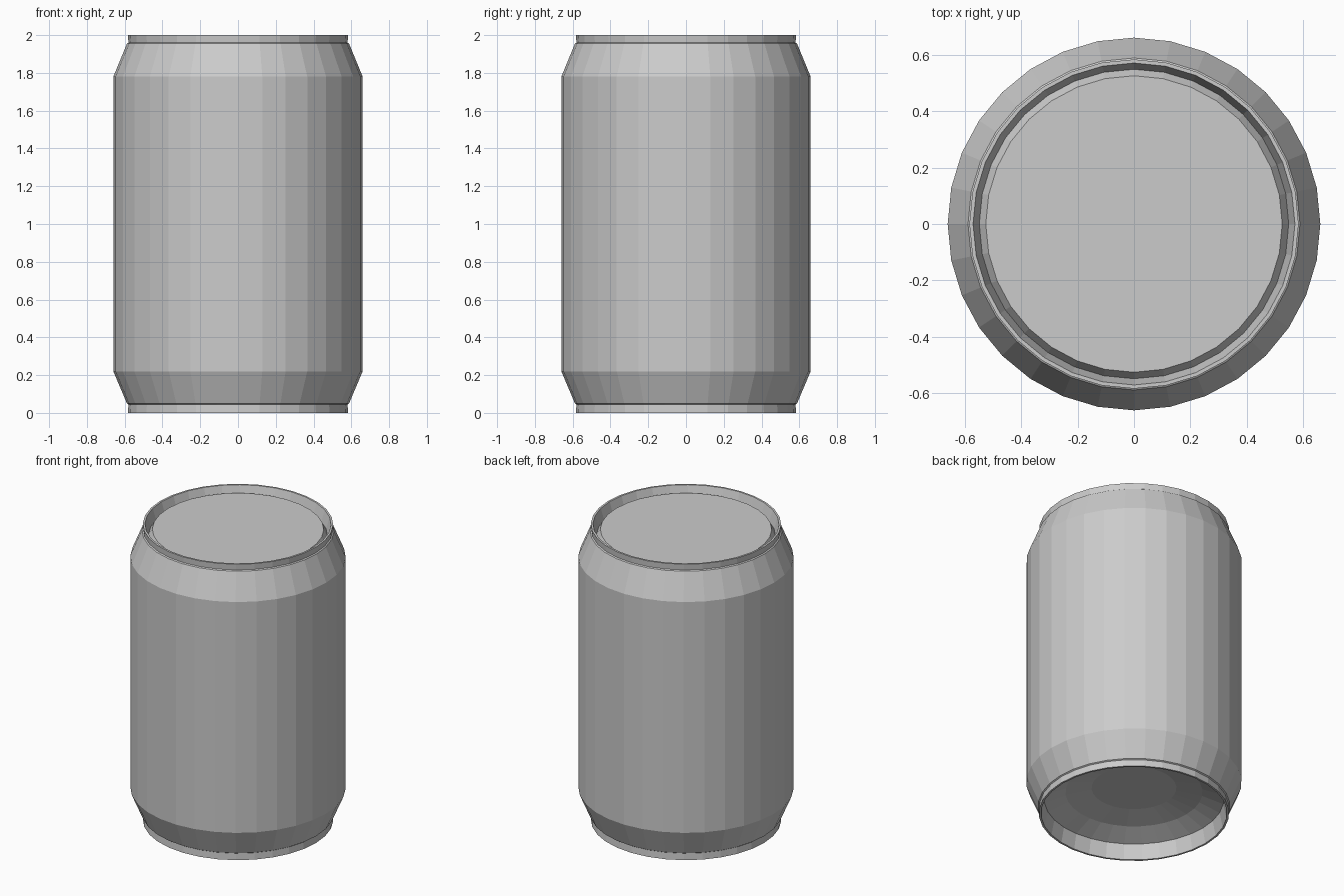
import bpy, bmesh, math

if "Cube" in bpy.data.objects:
    bpy.data.objects.remove(bpy.data.objects["Cube"])

SEG = 32

metal = bpy.data.materials.new("light_grey_metal")
metal.diffuse_color = (0.6, 0.6, 0.6, 1)
metal.use_nodes = True
metal.node_tree.nodes["Principled BSDF"].inputs["Base Color"].default_value = metal.diffuse_color


def lathe(name, profile, cap_start=False, cap_end=False):
    """Revolve (radius, z) points, ordered so faces point outward."""
    bm = bmesh.new()
    rings = []
    for r, z in profile:
        rings.append([bm.verts.new((r * math.cos(2 * math.pi * i / SEG),
                                    r * math.sin(2 * math.pi * i / SEG), z))
                      for i in range(SEG)])
    for a, b in zip(rings, rings[1:]):
        for i in range(SEG):
            j = (i + 1) % SEG
            bm.faces.new((a[i], a[j], b[j], b[i]))
    if cap_start:
        bm.faces.new(rings[0][::-1])
    if cap_end:
        bm.faces.new(rings[-1])
    mesh = bpy.data.meshes.new(name)
    bm.to_mesh(mesh)
    bm.free()
    mesh.materials.append(metal)
    obj = bpy.data.objects.new(name, mesh)
    bpy.context.collection.objects.link(obj)
    return obj


# Domed base, foot rim, tapered body and shoulder, top rim, grooved lid
lathe("can", [
    (0.26, 0.18), (0.42, 0.15), (0.55, 0.10), (0.57, 0.0),   # hollow base
    (0.583, 0.0), (0.58, 0.045), (0.588, 0.05),              # foot rim
    (0.66, 0.22), (0.66, 1.78),                              # body wall
    (0.588, 1.955), (0.58, 1.96), (0.583, 2.0),              # neck and rim
    (0.57, 2.0), (0.548, 1.925), (0.525, 1.965),             # lid groove
], cap_start=True, cap_end=True)
